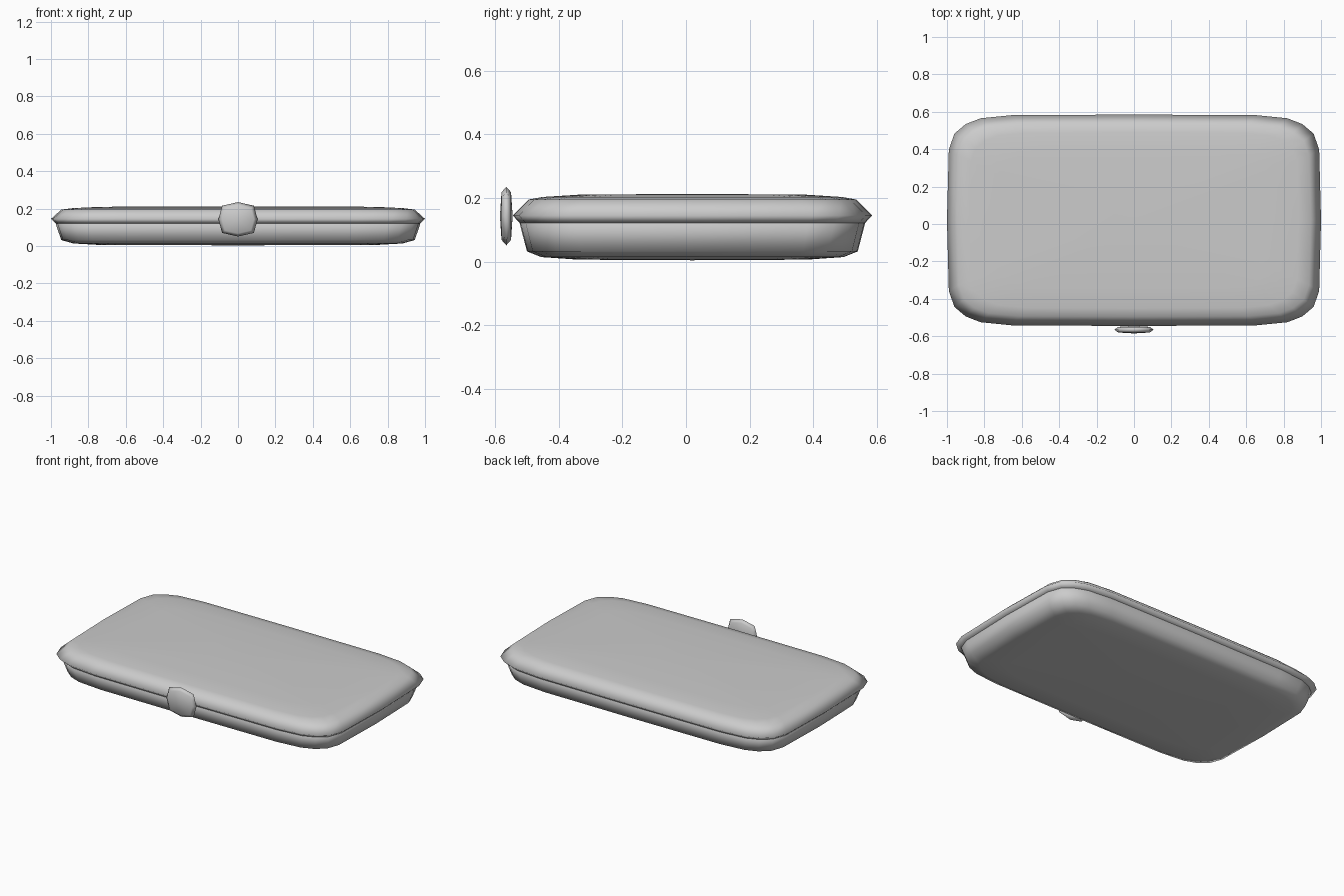
import bpy
import bmesh
from mathutils import Matrix

cube = bpy.data.objects.get("Cube")
if cube:
    bpy.data.objects.remove(cube)

grey = bpy.data.materials.new("soft grey")
grey.use_nodes = True
grey.diffuse_color = (0.6, 0.6, 0.6, 1)
grey.node_tree.nodes["Principled BSDF"].inputs["Base Color"].default_value = (0.6, 0.6, 0.6, 1)


def full_outline(quarter):
    """Mirror a quarter outline, from +x axis to +y axis, into a closed loop."""
    half = quarter + [(-x, y) for x, y in reversed(quarter[:-1])]
    return half + [(x, -y) for x, y in reversed(half[1:-1])]


def loft(name, quarter, low, rings, high, matrix):
    """Closed shell through rings of (half width, half depth, height), with a pole at each end."""
    outline = full_outline(quarter)
    n = len(outline)
    bm = bmesh.new()
    loops = [[bm.verts.new((x * w, y * d, z)) for x, y in outline] for w, d, z in rings]
    for a, b in zip(loops, loops[1:]):
        for i in range(n):
            j = (i + 1) % n
            bm.faces.new((a[i], a[j], b[j], b[i]))
    for loop, z in ((loops[0], low), (loops[-1], high)):
        pole = bm.verts.new((0, 0, z))
        for i in range(n):
            bm.faces.new((loop[i], loop[(i + 1) % n], pole))
    bmesh.ops.transform(bm, matrix=matrix, verts=bm.verts)
    bmesh.ops.recalc_face_normals(bm, faces=bm.faces)
    for f in bm.faces:
        f.smooth = True
    mesh = bpy.data.meshes.new(name)
    bm.to_mesh(mesh)
    bm.free()
    mesh.materials.append(grey)
    obj = bpy.data.objects.new(name, mesh)
    bpy.context.collection.objects.link(obj)
    return obj


rounded = [(1, 0), (0.99, 0.67), (0.96, 0.82), (0.9, 0.91), (0.82, 0.965), (0.65, 0.995), (0, 1)]
centre = Matrix.Translation((0, 0.02, 0))

# Shallow tray, its upper end hidden inside the lid
loft("base_tray", rounded, 0.004,
     [(0.74, 0.36, 0.006), (0.88, 0.475, 0.014), (0.945, 0.52, 0.032),
      (0.975, 0.543, 0.12), (0.95, 0.52, 0.14)], 0.14, centre)

# Lid with a protruding rim
loft("lid", rounded, 0.12,
     [(0.94, 0.52, 0.12), (0.972, 0.542, 0.12), (1, 0.565, 0.145),
      (0.945, 0.515, 0.195), (0.88, 0.47, 0.203), (0.73, 0.36, 0.21)], 0.213, centre)

# Front clasp, a thin pillow standing upright
upright = Matrix.Translation((0, -0.565, 0.143)) @ Matrix.Rotation(1.5708, 4, "X")
loft("front_clasp", [(1, 0), (0.81, 0.79), (0, 1)], -0.02,
     [(0.085, 0.075, -0.015), (0.105, 0.092, 0), (0.085, 0.075, 0.015)], 0.02, upright)
